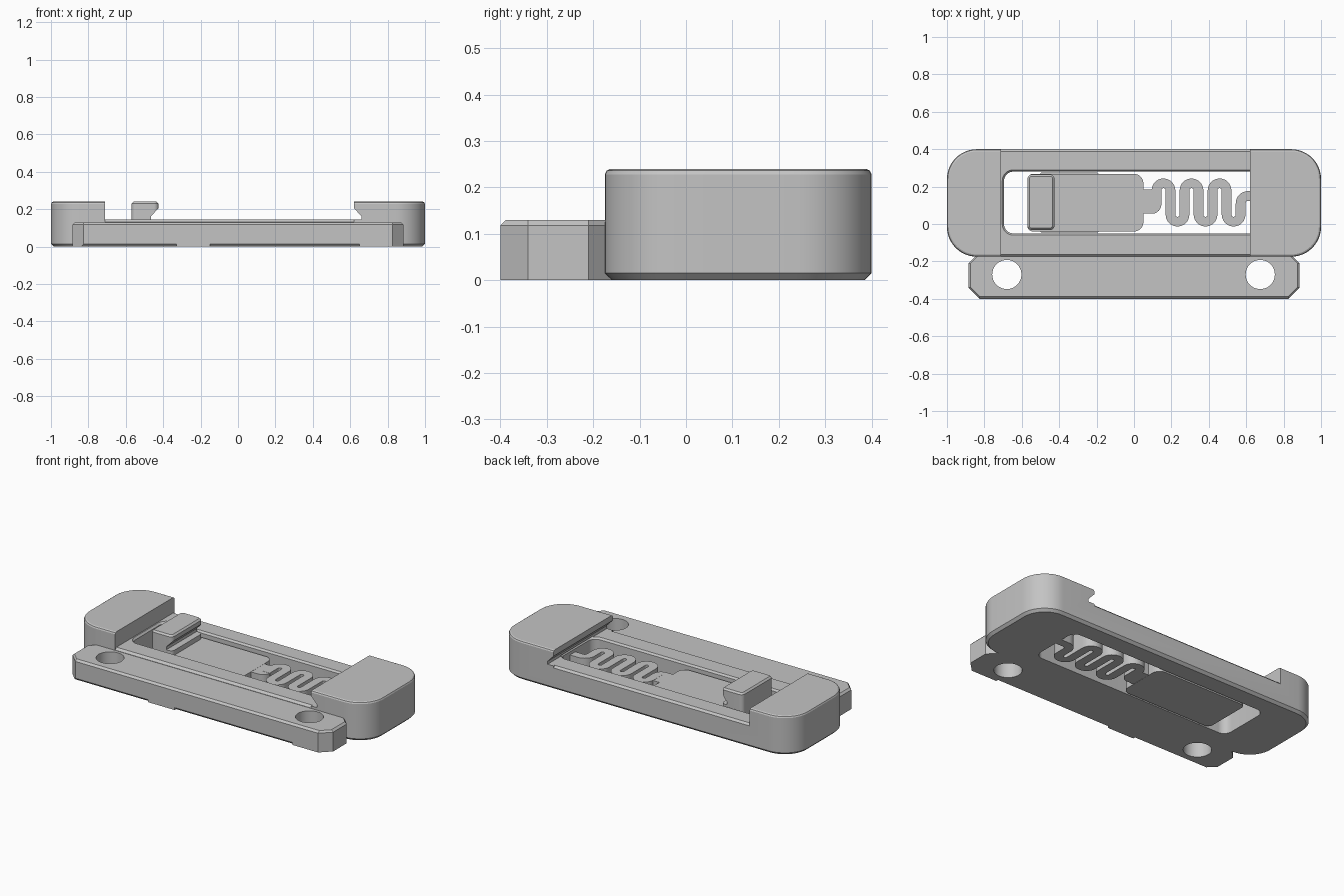
import bpy, bmesh, math
from mathutils import Vector

cube = bpy.data.objects.get("Cube")
if cube:
    bpy.data.objects.remove(cube)

grey = bpy.data.materials.new("plain grey")
grey.use_nodes = True
grey.diffuse_color = (0.55, 0.55, 0.55, 1)
grey.node_tree.nodes["Principled BSDF"].inputs["Base Color"].default_value = (0.55, 0.55, 0.55, 1)


def stack(name, rings):
    """Solid skinned through a list of matching closed rings."""
    bm = bmesh.new()
    loops = [[bm.verts.new(p) for p in ring] for ring in rings]
    n = len(loops[0])
    for low, high in zip(loops, loops[1:]):
        for i in range(n):
            j = (i + 1) % n
            bm.faces.new((low[i], low[j], high[j], high[i]))
    bm.faces.new(loops[0][::-1])
    bm.faces.new(loops[-1])
    bmesh.ops.recalc_face_normals(bm, faces=bm.faces)
    mesh = bpy.data.meshes.new(name)
    bm.to_mesh(mesh)
    bm.free()
    mesh.materials.append(grey)
    obj = bpy.data.objects.new(name, mesh)
    bpy.context.collection.objects.link(obj)
    return obj


def slab(name, x, y, radii, levels, segs=10):
    """Rounded rectangle with front and back corner radii; levels are (z, inset)."""
    rings = []
    for z, inset in levels:
        ring = []
        for k, (sx, sy) in enumerate(((1, 1), (0, 1), (0, 0), (1, 0))):
            r = radii[k]
            c = Vector((x[sx] - r * (2 * sx - 1), y[sy] - r * (2 * sy - 1)))
            for s in range(segs + 1):
                a = math.pi / 2 * (k + s / segs)
                ring.append((c.x + (r - inset) * math.cos(a), c.y + (r - inset) * math.sin(a), z))
        rings.append(ring)
    return stack(name, rings)


def prism(name, profile, axis, span):
    """Profile in (x, z) swept along y, or in (y, z) swept along x."""
    if axis == "y":
        return stack(name, [[(a, t, b) for a, b in profile] for t in span])
    return stack(name, [[(t, a, b) for a, b in profile] for t in span])


def carve(obj, *cutters):
    for cutter in cutters:
        mod = obj.modifiers.new("cut", "BOOLEAN")
        mod.operation, mod.solver, mod.object = "DIFFERENCE", "EXACT", cutter
    graph = bpy.context.evaluated_depsgraph_get()
    mesh = bpy.data.meshes.new_from_object(obj.evaluated_get(graph))
    obj.modifiers.clear()
    obj.data = mesh
    for cutter in cutters:
        bpy.data.objects.remove(cutter)


def undercut(x):
    """Cutter that leaves a sloped catch; x is the catch tip, x + depth the stem."""
    tip, stem, out = x
    return prism("undercut", [(out, 0.145), (stem, 0.145), (stem, 0.163), (tip, 0.205), (out, 0.205)],
                 "y", (-0.5, 0.5))


# Frame with two tall end blocks, low rails between them and a long slot
frame = slab("frame", (-1, 1), (-0.175, 0.4), [0.16] * 4,
             [(0, 0.015), (0.015, 0), (0.228, 0), (0.236, 0.004), (0.24, 0.012)], 12)
rail_top = prism("rail_top", [(-0.3, 0.132), (-0.175, 0.132), (-0.162, 0.145), (0.388, 0.145),
                              (0.4, 0.133), (0.5, 0.133), (0.5, 0.4), (-0.3, 0.4)],
                 "x", (-0.712, 0.62))
slot = slab("slot", (-0.695, 0.665), (-0.05, 0.28), [0.05] * 4,
            [(-0.1, 0), (0.134, 0), (0.15, -0.014)])
carve(frame, rail_top, undercut((0.62, 0.66, 0.6)), slot)

# Mounting flange with clipped corners and two screw holes
flange = slab("mounting_flange", (-0.885, 0.885), (-0.4, -0.155), [0.055, 0.055, 0.06, 0.06],
              [(0, 0), (0.118, 0), (0.13, 0.012)], 1)
cuts = [slab("hole", (x - 0.078, x + 0.078), (-0.348, -0.192), [0.078] * 4,
             [(-0.1, 0), (0.3, 0)]) for x in (-0.68, 0.675)]
cuts += [prism("edge_cut", [(-0.42, -0.02), (-0.38, -0.005), (-0.4, 0.015), (-0.42, 0.015)], "x", span)
         for span in ((-0.95, -0.33), (-0.15, 0.65))]
carve(flange, *cuts)

# Sliding latch: tongue, side guides, neck and catch
TOP = 0.115
tongue = slab("latch_tongue", (-0.57, 0.05), (-0.04, 0.268), [0.05, 0.03, 0.03, 0.05],
              [(0, 0), (TOP, 0)])
guides = slab("latch_side_guides", (-0.5, -0.19), (-0.046, 0.275), [0.005] * 4,
              [(0.01, 0), (0.06, 0)], 1)
neck = slab("latch_neck", (0, 0.146), (0.055, 0.185), [0.01, 0.01, 0.01, 0.05],
            [(0.001, 0), (TOP - 0.001, 0)])
catch = slab("latch_catch", (-0.57, -0.425), (-0.032, 0.265), [0.025] * 4,
             [(0.08, 0), (0.23, 0), (0.24, 0.01)])
carve(catch, undercut((-0.425, -0.465, -0.3)))

# Serpentine spring: straight legs joined by half-round turns
PITCH, LOW, HIGH, HALF = 0.075, 0.05, 0.18, 0.026
path = [Vector((0.12, 0.1))]
for leg in range(6):
    up = leg % 2 == 0
    cx = 0.12 + PITCH * (leg + 0.5)
    for s in range(13):
        a = math.pi * (1 - s / 12)
        rise = math.sin(a) * PITCH / 2
        path.append(Vector((cx + PITCH / 2 * math.cos(a), HIGH + rise if up else LOW - rise)))
for s in range(9):
    a = math.pi * (1 - s / 16)
    path.append(Vector((0.61 + 0.04 * math.cos(a), 0.11 + 0.04 * math.sin(a))))
path.append(Vector((0.68, 0.15)))
sections = []
for i, p in enumerate(path):
    d = (path[min(i + 1, len(path) - 1)] - path[max(i - 1, 0)]).normalized()
    side = Vector((-d.y, d.x)) * HALF
    sections.append([(*(p + side * s), z) for s, z in ((1, 0), (-1, 0), (-1, TOP), (1, TOP))])
spring = stack("serpentine_spring", sections)

# Smooth the rounded walls while keeping the edges crisp
bpy.ops.object.select_all(action="DESELECT")
for obj in (frame, flange, tongue, guides, neck, catch, spring):
    obj.select_set(True)
    bpy.context.view_layer.objects.active = obj
bpy.ops.object.shade_smooth_by_angle(angle=math.radians(25))
